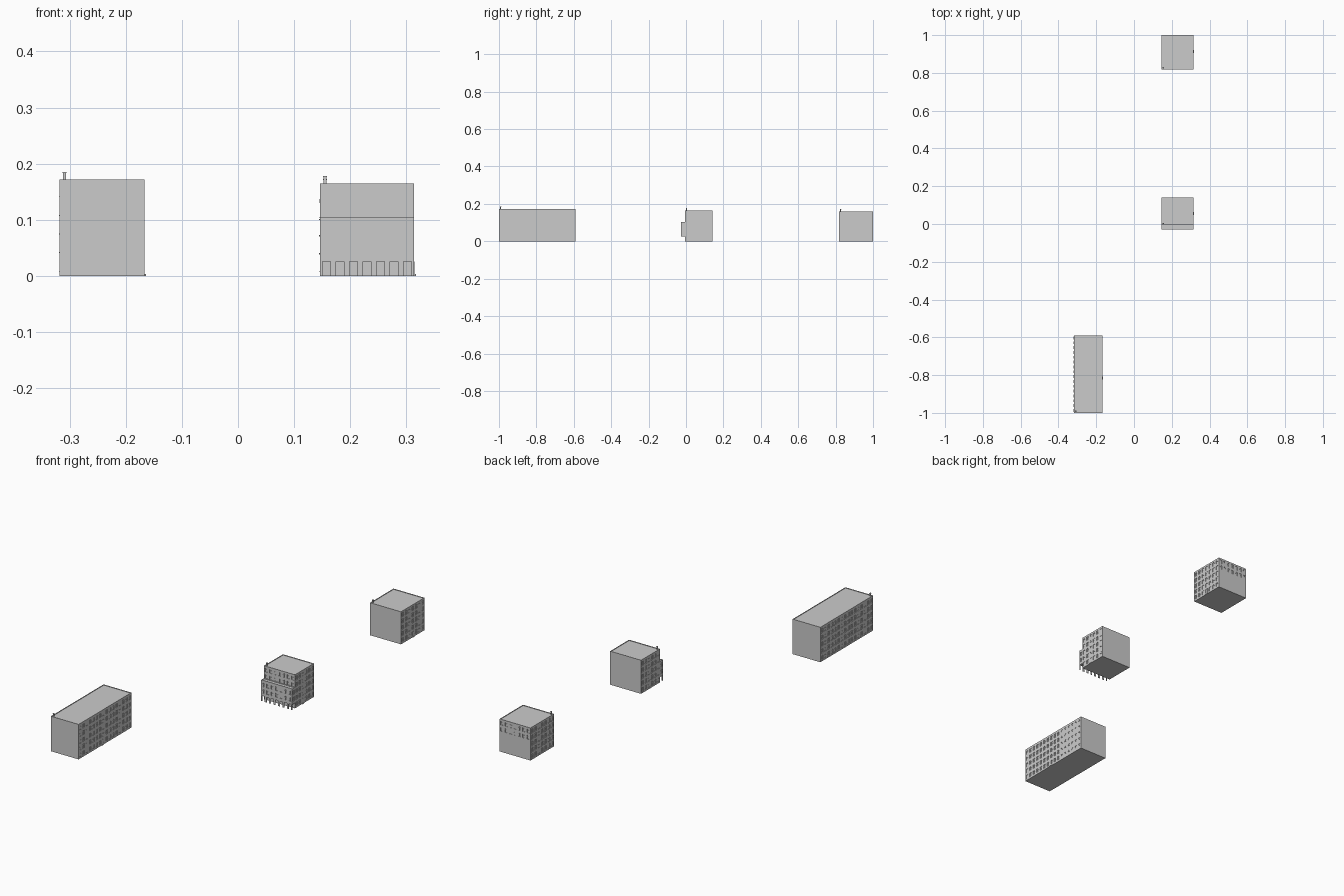
import bpy, bmesh
from mathutils import Vector

if "Cube" in bpy.data.objects:
    bpy.data.objects.remove(bpy.data.objects["Cube"])

Z = Vector((0, 0, 1))


def finish(bm, name):
    bmesh.ops.remove_doubles(bm, verts=bm.verts, dist=1e-5)
    me = bpy.data.meshes.new(name)
    bm.to_mesh(me)
    bm.free()
    ob = bpy.data.objects.new(name, me)
    bpy.context.collection.objects.link(ob)
    return ob


def quad(bm, *pts):
    bm.faces.new([bm.verts.new(p) for p in pts])


def box(bm, a, b):
    lo = Vector([min(p, q) for p, q in zip(a, b)])
    hi = Vector([max(p, q) for p, q in zip(a, b)])
    vs = bmesh.ops.create_cube(bm, size=1)["verts"]
    bmesh.ops.scale(bm, vec=hi - lo, verts=vs)
    bmesh.ops.translate(bm, vec=(lo + hi) / 2, verts=vs)


def facade(bm, a, b, z0, z1, floors=(), cols=0, sills=False):
    """Wall from a to b (outside on the right hand); floors lists window sill heights."""
    a, b = Vector((*a, 0)), Vector((*b, 0))
    length = (b - a).length
    u = (b - a) / length
    n = u.cross(Z)

    def P(s, z, d=0.0):
        return a + u * s + Z * z + n * d

    if not cols or not floors:
        quad(bm, P(0, z0), P(length, z0), P(length, z1), P(0, z1))
        return
    pitch = length / cols
    ss, zs = [0], [z0]
    for i in range(cols):
        ss += [(i + 0.24) * pitch, (i + 0.76) * pitch]
    for f in floors:
        zs += [f, f + 0.019]
    ss.append(length)
    zs.append(z1)
    dep = -0.002
    for i in range(len(ss) - 1):
        for j in range(len(zs) - 1):
            s, t, p, q = ss[i], ss[i + 1], zs[j], zs[j + 1]
            if not (i % 2 and j % 2):
                quad(bm, P(s, p), P(t, p), P(t, q), P(s, q))
                continue
            # recessed pane with jambs
            ring = [(s, p), (t, p), (t, q), (s, q)]
            for k in range(4):
                c, e = ring[k], ring[(k + 1) % 4]
                quad(bm, P(*c), P(*e), P(*e, dep), P(*c, dep))
            quad(bm, *[P(*c, dep) for c in ring])
            # mullion and transom
            m = (s + t) / 2
            box(bm, P(m - 0.0006, p, dep), P(m + 0.0006, q, -0.0008))
            h = p + (q - p) * 0.68
            box(bm, P(s, h - 0.0005, dep), P(t, h + 0.0005, -0.0008))
            if sills:
                box(bm, P(s - 0.001, p - 0.0015), P(t + 0.001, p, 0.0012))


def roof(bm, x0, x1, y0, y1, z):
    """Flat roof with a low parapet."""
    w, d = 0.003, 0.002
    out = [(x0, y0), (x1, y0), (x1, y1), (x0, y1)]
    inn = [(x0 + w, y0 + w), (x1 - w, y0 + w), (x1 - w, y1 - w), (x0 + w, y1 - w)]
    for k in range(4):
        l = (k + 1) % 4
        quad(bm, (*out[k], z), (*out[l], z), (*inn[l], z), (*inn[k], z))
        quad(bm, (*inn[k], z), (*inn[l], z), (*inn[l], z - d), (*inn[k], z - d))
    quad(bm, *[(*c, z - d) for c in inn])


def building(name, x0, x1, y0, y1, h, cols, front=(), back=(), door_y=0.0):
    floors = [0.009 + i * (h - 0.006) / 5 for i in range(5)]
    pick = lambda idx: [floors[i] for i in idx]
    bm = bmesh.new()
    facade(bm, (x1, y0), (x1, y1), 0, h, floors, cols)
    facade(bm, (x0, y1), (x0, y0), 0, h, floors, cols, True)
    facade(bm, (x0, y0), (x1, y0), 0, h, pick(front), 7)
    facade(bm, (x1, y1), (x0, y1), 0, h, pick(back), 7)
    roof(bm, x0, x1, y0, y1, h)
    quad(bm, (x0, y0, 0), (x0, y1, 0), (x1, y1, 0), (x1, y0, 0))
    finish(bm, name + "_block")

    # chimney with a cap
    bm = bmesh.new()
    cx, cy = x0 + 0.009, y0 + 0.009
    box(bm, (cx - 0.0025, cy - 0.0025, h - 0.002), (cx + 0.0025, cy + 0.0025, h + 0.011))
    box(bm, (cx - 0.0035, cy - 0.0035, h + 0.011), (cx + 0.0035, cy + 0.0035, h + 0.013))
    finish(bm, name + "_chimney")

    # entrance door and step
    bm = bmesh.new()
    box(bm, (x1 - 0.002, door_y - 0.006, 0.003), (x1 + 0.0005, door_y + 0.006, 0.026))
    box(bm, (x1, door_y - 0.008, 0), (x1 + 0.003, door_y + 0.008, 0.003))
    finish(bm, name + "_entrance")


building("long_building", -0.318, -0.167, -1.0, -0.59, 0.172, 16, door_y=-0.815)
building("stepped_building", 0.146, 0.314, -0.006, 0.141, 0.165, 6,
         front=(0, 3, 4), door_y=0.055)
building("rear_building", 0.146, 0.314, 0.818, 1.0, 0.16, 7, back=(3, 4), door_y=0.912)

# projecting front bay of the stepped building
bx0, bx1, by0, by1, bz, bh = 0.146, 0.314, -0.028, -0.006, 0.026, 0.104
bay_floors = [0.0405, 0.0725]
bm = bmesh.new()
facade(bm, (bx0, by0), (bx1, by0), bz, bh, bay_floors, 7)
facade(bm, (bx1, by0), (bx1, by1), bz, bh, bay_floors, 1)
facade(bm, (bx0, by1), (bx0, by0), bz, bh, bay_floors, 1)
roof(bm, bx0, bx1, by0, by1, bh)
quad(bm, (bx0, by0, bz), (bx0, by1, bz), (bx1, by1, bz), (bx1, by0, bz))
finish(bm, "front_bay")

# arcade piers under the bay
bm = bmesh.new()
step = (bx1 - bx0) / 7
for i in range(8):
    c = bx0 + i * step
    box(bm, (max(c - 0.005, bx0), by0, 0), (min(c + 0.005, bx1), by0 + 0.002, bz))
finish(bm, "arcade_piers")
